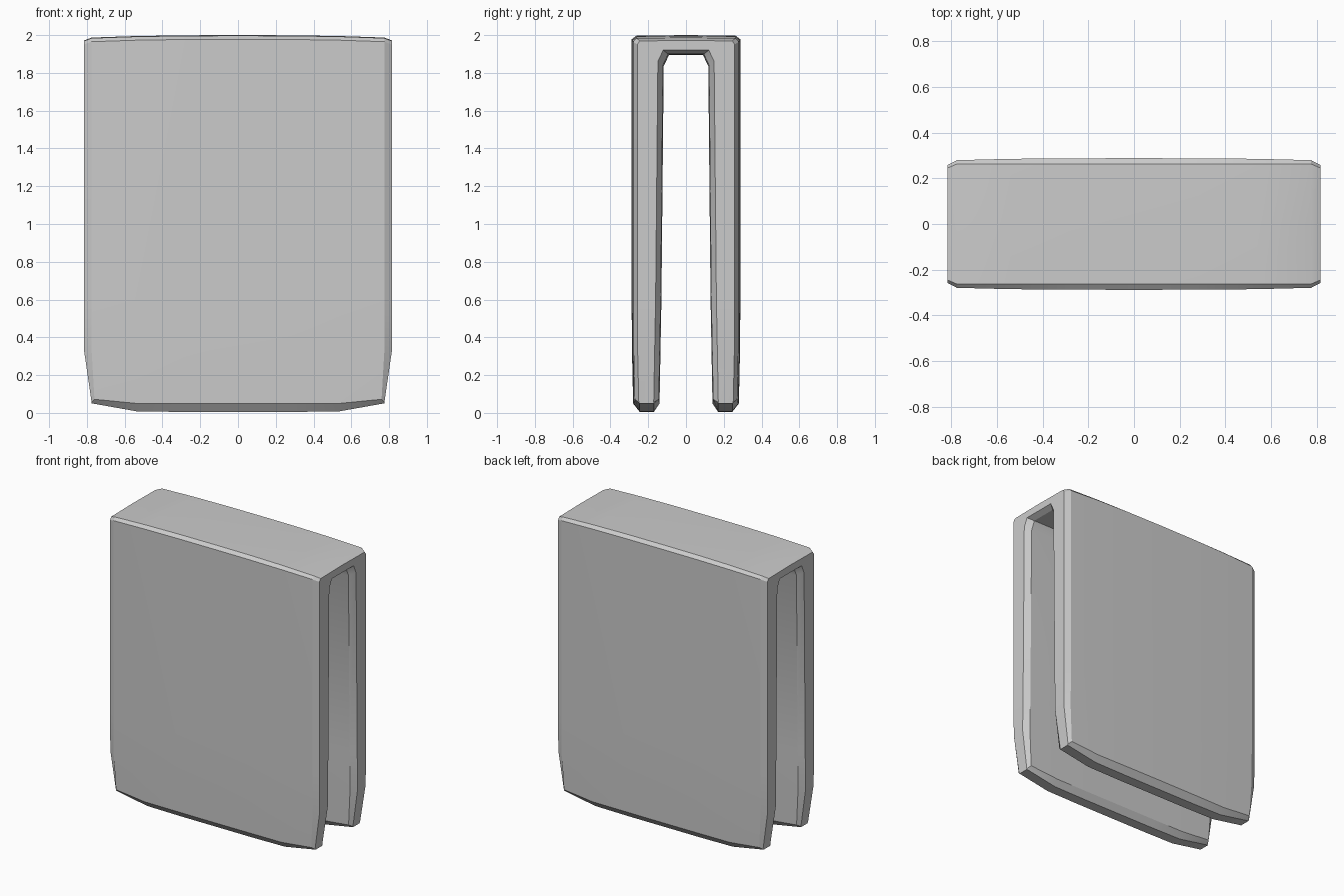
import bpy, bmesh

if "Cube" in bpy.data.objects:
    bpy.data.objects.remove(bpy.data.objects["Cube"])

# Stations along the width:
# x, x at tip, z top, outer y, top edge y, inner y, inner top z, tip z, lower edge z
half = [
    (0.00, 0.00, 2.000, 0.288, 0.262, 0.132, 1.895, 0.005, 0.05),
    (0.28, 0.28, 1.999, 0.287, 0.262, 0.132, 1.895, 0.005, 0.05),
    (0.54, 0.535, 1.995, 0.285, 0.262, 0.132, 1.897, 0.008, 0.05),
    (0.775, 0.76, 1.987, 0.279, 0.262, 0.136, 1.90, 0.048, 0.072),
    (0.815, 0.775, 1.972, 0.258, 0.245, 0.163, 1.92, 0.050, 0.056),
]
stations = [(-s[0], -s[1]) + s[2:] for s in reversed(half[1:])] + half


def ring(s):
    """Closed U-shaped section: outer run, then the inner run back."""
    x, xt, zt, yo, ye, yi, zi, zb, zl = s
    outer = [(x, 0, zt), (x, ye, zt - 0.003), (x, yo, zt - 0.022), (x, yo, 0.6),
             (x, yo - 0.002, 0.33), (xt, yo - 0.008, zl), (xt, 0.245, zb)]
    inner = [(x, 0, zi), (x, yi - 0.042, zi), (x, yi - 0.014, zi - 0.06),
             (x, yi - 0.002, 0.6), (x, yi + 0.003, 0.33),
             (xt, yi + 0.008, zl), (xt, 0.17, zb)]
    full = lambda p: [(a, -b, c) for a, b, c in p[:0:-1]] + p
    return full(outer), full(inner)


bm = bmesh.new()
outers, inners = [], []
for s in stations:
    o, i = ring(s)
    outers.append([bm.verts.new(p) for p in o])
    inners.append([bm.verts.new(p) for p in i])


def strip(a, b):
    for k in range(len(a) - 1):
        bm.faces.new((a[k], a[k + 1], b[k + 1], b[k]))


# Outer skin, inner skin and leg tips
for k in range(len(stations) - 1):
    strip(outers[k], outers[k + 1])
    strip(inners[k + 1], inners[k])
    for e in (0, -1):
        bm.faces.new((outers[k][e], outers[k + 1][e], inners[k + 1][e], inners[k][e]))
# Side rims
for k in (0, -1):
    strip(outers[k], inners[k])
bmesh.ops.recalc_face_normals(bm, faces=bm.faces)

mesh = bpy.data.meshes.new("folded_cover")
bm.to_mesh(mesh)
bm.free()
cover = bpy.data.objects.new("folded_cover", mesh)
bpy.context.collection.objects.link(cover)
bpy.context.view_layer.objects.active = cover
cover.select_set(True)
bpy.ops.object.shade_smooth_by_angle(angle=0.45)
